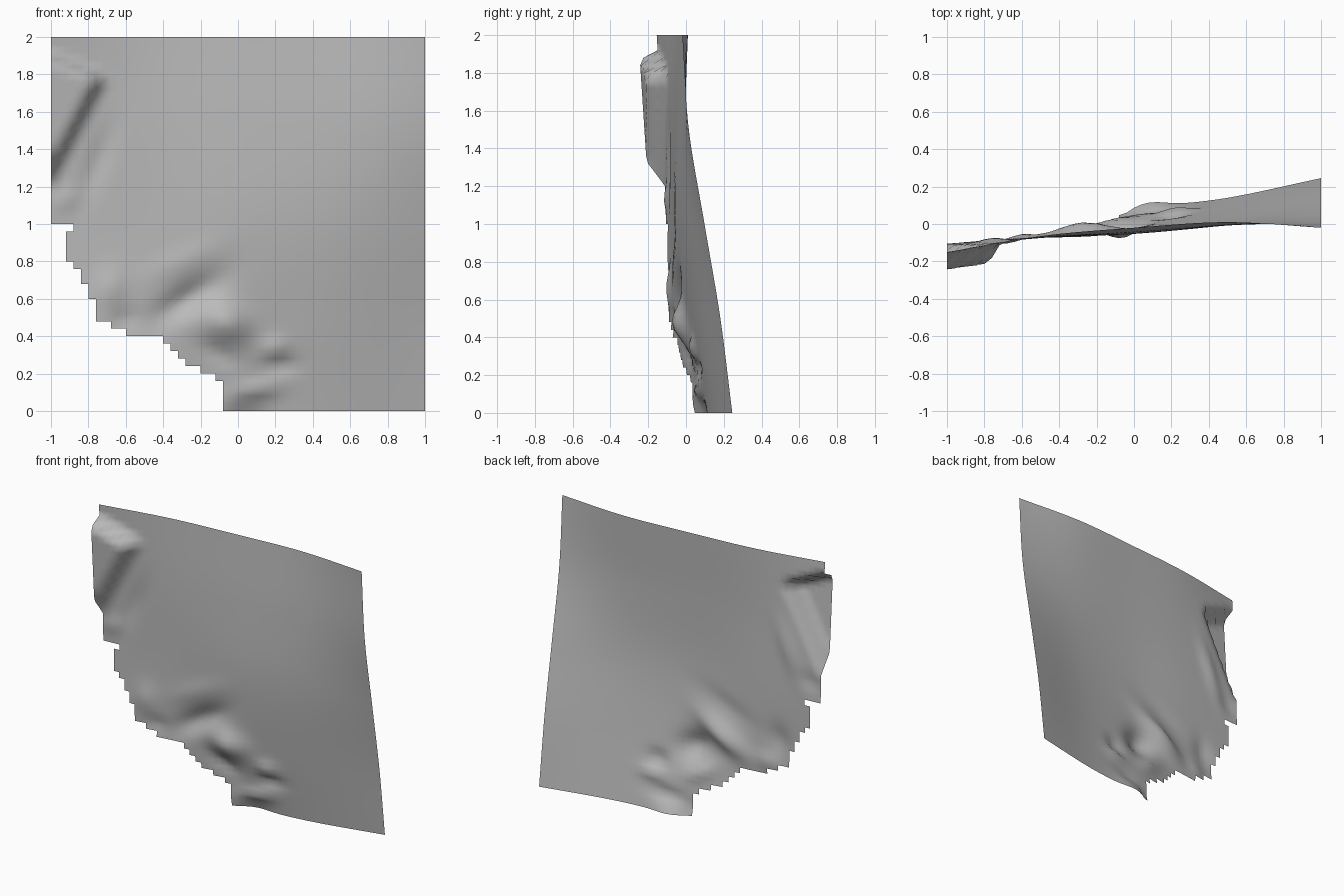
import bpy, bmesh, math
from mathutils import Vector

cube = bpy.data.objects.get("Cube")
if cube:
    bpy.data.objects.remove(cube, do_unlink=True)

STEP = 0.04
N = 50

# Depth of the broad sheet: rows run from bottom to top, columns from right (-x) to left (+x)
SHEET = [
    (-0.12, -0.04, 0.075, 0.14, 0.245),
    (-0.11, -0.065, -0.005, 0.065, 0.182),
    (-0.105, -0.07, -0.05, 0.005, 0.098),
    (-0.125, -0.075, -0.045, -0.008, 0.015),
    (-0.155, -0.065, -0.02, 0.01, -0.02),
]

# Sculpted relief: x, z, half length, half width, tilt in degrees, depth (minus = forward)
RELIEF = [
    (-0.27, 0.60, 0.20, 0.07, 33, 0.055),     # diagonal furrow
    (-0.60, 0.49, 0.07, 0.05, 10, 0.020),     # furrow's lower end
    (-0.68, 0.66, 0.10, 0.07, 80, -0.022),    # swelling beside the furrow
    (-0.30, 0.80, 0.22, 0.06, 25, -0.012),    # brow above the furrow
    (-0.06, 0.47, 0.12, 0.09, -25, -0.065),   # main knob
    (-0.12, 0.31, 0.12, 0.045, -30, 0.025),   # crease under the knob
    (0.20, 0.34, 0.07, 0.05, 0, -0.030),      # small knob
    (0.22, 0.24, 0.09, 0.03, 0, 0.025),       # crease under small knob
    (0.10, 0.12, 0.13, 0.03, 8, -0.025),      # lower ridge
    (0.09, 0.01, 0.12, 0.04, 5, 0.028),       # lower crease
    (-0.06, 0.02, 0.05, 0.08, 0, -0.020),     # bottom corner
    (-0.75, 1.33, 0.20, 0.05, 70, 0.020),     # hollow beside the raised panel
    (-0.92, 1.13, 0.07, 0.05, 30, -0.015),    # swelling below the panel
]

# Stepped outline: each column starting at x is kept above height z
STAIRS = [(-1.0, 1.0), (-0.92, 0.8), (-0.88, 0.76), (-0.84, 0.68), (-0.8, 0.6),
          (-0.76, 0.48), (-0.68, 0.44), (-0.6, 0.4), (-0.4, 0.36), (-0.36, 0.32),
          (-0.32, 0.28), (-0.28, 0.24), (-0.2, 0.2), (-0.12, 0.16), (-0.08, 0.0)]


def spline(values, t):
    """Smooth curve through evenly spaced values, t from 0 to 1."""
    last = len(values) - 1
    i = min(int(t * last), last - 1)
    f = t * last - i
    b, c = values[i], values[i + 1]
    a = values[i - 1] if i > 0 else 2 * b - c
    d = values[i + 2] if i + 2 <= last else 2 * c - b
    return b + f / 2 * (c - a + f * (2 * a - 5 * b + 4 * c - d + f * (3 * (b - c) + d - a)))


def depth(x, z):
    y = spline([spline(row, (x + 1) / 2) for row in SHEET], z / 2)
    for cx, cz, length, width, tilt, amount in RELIEF:
        c, s = math.cos(math.radians(tilt)), math.sin(math.radians(tilt))
        u = ((x - cx) * c + (z - cz) * s) / length
        v = ((z - cz) * c - (x - cx) * s) / width
        y += amount * math.exp(-u * u - v * v)
    # raised corner panel with a slanting side and top
    side = 0.46 * (z - 1.2) - 0.888 * (x + 1)
    top = 1.92 - 0.43 * (x + 1) - z
    k = max(0.0, min(1.0, side / 0.06, top / 0.05))
    panel = -0.245 + 0.12 * (x + 1) + 0.065 * (1.88 - z)
    return y + (panel - y) * k


def kept(x, z):
    floor = [h for start, h in STAIRS if x > start][-1]
    notch = -0.92 < x < -0.88 and 0.96 < z < 1.0
    return z > floor and not notch


# Sheet mesh, cell by cell, facing the front
bm = bmesh.new()
grid = [[bm.verts.new((i * STEP - 1, depth(i * STEP - 1, j * STEP), j * STEP))
         for j in range(N + 1)] for i in range(N + 1)]
for i in range(N):
    for j in range(N):
        if kept((i + 0.5) * STEP - 1, (j + 0.5) * STEP):
            face = bm.faces.new((grid[i][j], grid[i + 1][j], grid[i + 1][j + 1], grid[i][j + 1]))
            face.smooth = True
bmesh.ops.delete(bm, geom=[v for v in bm.verts if not v.link_faces], context='VERTS')
mesh = bpy.data.meshes.new("relief_sheet")
bm.to_mesh(mesh)
bm.free()
sheet = bpy.data.objects.new("relief_sheet", mesh)
bpy.context.collection.objects.link(sheet)

# Plain grey
grey = bpy.data.materials.new("plain_grey")
grey.use_nodes = True
colour = (0.5, 0.5, 0.5, 1)
grey.diffuse_color = colour
grey.node_tree.nodes["Principled BSDF"].inputs["Base Color"].default_value = colour
mesh.materials.append(grey)
